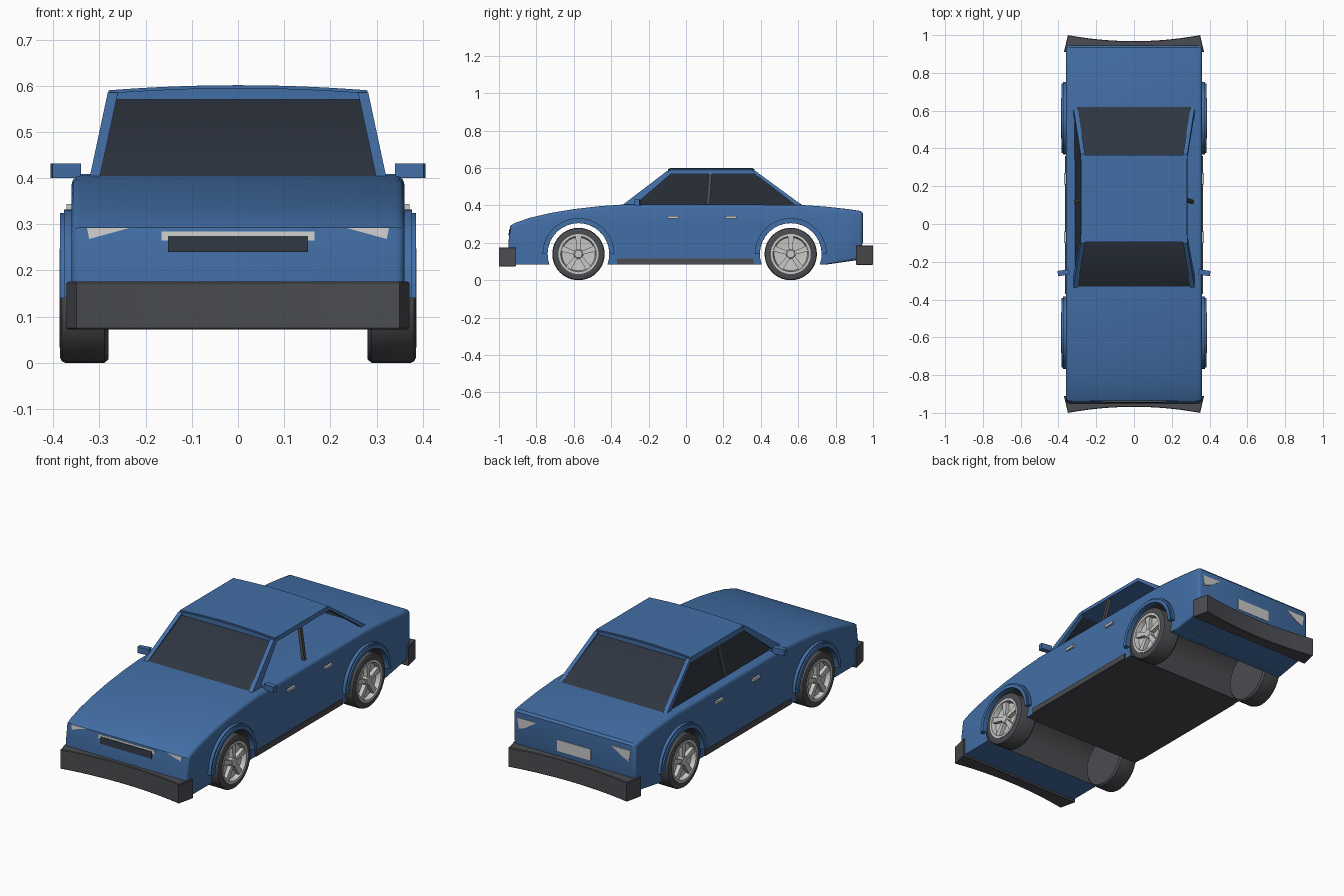
import bpy, bmesh
from math import sin, cos, pi, radians, sqrt, asin
from mathutils import Vector, Matrix

cube = bpy.data.objects.get("Cube")
if cube:
    bpy.data.objects.remove(cube, do_unlink=True)


def material(name, r, g, b):
    m = bpy.data.materials.new(name)
    m.use_nodes = True
    m.diffuse_color = (r, g, b, 1)
    m.node_tree.nodes["Principled BSDF"].inputs["Base Color"].default_value = (r, g, b, 1)
    return m


BLUE = material("blue paint", 0.055, 0.157, 0.38)
GLASS = material("dark glass", 0.028, 0.036, 0.053)
RUBBER = material("grey rubber", 0.07, 0.072, 0.08)
SILVER = material("silver", 0.58, 0.58, 0.57)


def finish(name, bm, *mats):
    bmesh.ops.recalc_face_normals(bm, faces=bm.faces[:])
    me = bpy.data.meshes.new(name)
    bm.to_mesh(me)
    bm.free()
    for m in mats:
        me.materials.append(m)
    me.shade_smooth()
    me.set_sharp_from_angle(angle=radians(35))
    ob = bpy.data.objects.new(name, me)
    bpy.context.collection.objects.link(ob)
    return ob


def extrude(points, direction):
    """Solid prism from a closed outline."""
    bm = bmesh.new()
    face = bm.faces.new([bm.verts.new(p) for p in points])
    new = bmesh.ops.extrude_face_region(bm, geom=[face], use_keep_orig=True)["geom"]
    bmesh.ops.translate(bm, vec=direction, verts=[v for v in new if isinstance(v, bmesh.types.BMVert)])
    bmesh.ops.recalc_face_normals(bm, faces=bm.faces[:])
    return bm


def hull(name, points, mat):
    bm = bmesh.new()
    for p in points:
        bm.verts.new(p)
    bmesh.ops.convex_hull(bm, input=bm.verts[:])
    return finish(name, bm, mat)


def box_points(x0, x1, y0, y1, z0, z1):
    return [(x, y, z) for x in (x0, x1) for y in (y0, y1) for z in (z0, z1)]


def lathe(name, profile, centre, side, mat, steps=40):
    """Spin (radius, x) points about the axle."""
    bm = bmesh.new()
    vs = [bm.verts.new((x, 0, r)) for r, x in profile]
    edges = [bm.edges.new(pair) for pair in zip(vs, vs[1:])]
    bmesh.ops.spin(bm, geom=vs + edges, cent=(0, 0, 0), axis=(1, 0, 0), angle=2 * pi, steps=steps)
    bmesh.ops.remove_doubles(bm, verts=bm.verts[:], dist=1e-5)
    for v in bm.verts:
        v.co = Vector((v.co.x * side, v.co.y + centre[0], v.co.z + centre[1]))
    return finish(name, bm, mat)


# Body: side outline with wheel arches, extruded across
HALF, FLOOR, AXLE, ARCH = 0.36, 0.085, 0.14, 0.165
FRONT_Y, REAR_Y = -0.575, 0.56


def arch_points(yc):
    a = asin((FLOOR - AXLE) / ARCH)
    n = 20
    return [(yc + ARCH * cos(t), AXLE + ARCH * sin(t))
            for t in (a + (pi - 2 * a) * i / n for i in range(n + 1))]


outline = [(-0.945, FLOOR), (-0.95, 0.2), (-0.937, 0.293), (-0.91, 0.308), (-0.83, 0.335),
           (-0.72, 0.36), (-0.6, 0.38), (-0.46, 0.396), (-0.33, 0.405), (0.61, 0.403),
           (0.75, 0.393), (0.86, 0.381), (0.935, 0.37), (0.945, 0.358), (0.945, 0.2), (0.92, 0.108)]
outline += [(0.76, FLOOR)] + arch_points(REAR_Y) + arch_points(FRONT_Y)


def in_arch(p):
    return any(abs(sqrt((p.y - yc) ** 2 + (p.z - AXLE) ** 2) - ARCH) < 0.004 for yc in (FRONT_Y, REAR_Y))


bm = extrude([(-HALF, y, z) for y, z in outline], (2 * HALF, 0, 0))
rim = [e for e in bm.edges if abs(e.verts[0].co.x - e.verts[1].co.x) < 1e-4
       and max(v.co.z for v in e.verts) > 0.1 and not any(in_arch(v.co) for v in e.verts)]
bmesh.ops.bevel(bm, geom=rim, offset=0.018, segments=3, profile=0.5, affect='EDGES')
for f in bm.faces:
    if abs(f.normal.x) < 0.1 and all(in_arch(v.co) for v in f.verts):
        f.material_index = 1
finish("body", bm, BLUE, RUBBER)

# Roof with a shallow crown
crown = [(0.28 * i / 8, 0.601 - 0.011 * (i / 8) ** 2) for i in range(-8, 9)]
roof = [(x, -0.095, z) for x, z in crown] + [(0.284, -0.095, 0.568), (-0.284, -0.095, 0.568)]
bm = extrude(roof, (0, 0.46, 0))
bmesh.ops.bevel(bm, geom=[e for e in bm.edges if abs(e.verts[0].co.y - e.verts[1].co.y) < 1e-4
                          and min(v.co.z for v in e.verts) > 0.58],
                offset=0.006, segments=2, affect='EDGES')
finish("roof", bm, BLUE)

# Pillars
BASE, TOP = 0.398, 0.585


def pillar(name, side, y_base, y_top, x_base, x_top, mat):
    pts = [(side * x, y, BASE) for x in x_base for y in y_base]
    pts += [(side * x, y, TOP) for x in x_top for y in y_top]
    hull(name, pts, mat)


for side, label in ((1, "left"), (-1, "right")):
    pillar(label + "_front_pillar", side, (-0.345, -0.28), (-0.10, -0.06), (0.3, 0.322), (0.26, 0.282), BLUE)
    pillar(label + "_rear_pillar", side, (0.59, 0.625), (0.345, 0.37), (0.3, 0.322), (0.26, 0.282), BLUE)
    pillar(label + "_door_pillar", side, (0.108, 0.126), (0.122, 0.14), (0.3, 0.317), (0.262, 0.279), RUBBER)

# Windscreen, rear window and right side glass
for name, y_base, y_top in (("windscreen", -0.335, -0.092), ("rear_window", 0.615, 0.362)):
    hull(name, [(s * x, y + d, z) for s in (-1, 1) for d in (0, 0.006)
                for x, y, z in ((0.302, y_base, 0.402), (0.264, y_top, 0.572))], GLASS)
hull("right_side_glass", [(x + d, y, z) for d in (0, 0.006) for x, y, z in (
    (-0.314, -0.29, 0.402), (-0.314, 0.6, 0.402), (-0.279, 0.36, 0.572), (-0.279, -0.08, 0.572))], GLASS)

# Bumpers: bowed inward across the middle
for name, end, z0 in (("front_bumper", -1, 0.072), ("rear_bumper", 1, 0.082)):
    n = 10
    face = [(0.35 * i / n, end * (0.968 + 0.032 * (i / n) ** 2), z0) for i in range(-n, n + 1)]
    bm = extrude(face + [(0.371, end * 0.91, z0), (-0.371, end * 0.91, z0)], (0, 0, 0.104))
    bmesh.ops.bevel(bm, geom=[e for e in bm.edges if abs(e.verts[0].co.z - e.verts[1].co.z) < 1e-4],
                    offset=0.003, segments=1, affect='EDGES')
    finish(name, bm, RUBBER)


# Lamps and number plates laid on the end faces
def plate(name, points, front, mat, lift=0.002):
    pts = []
    for x, z in points:
        y = -0.937 - 0.14 * (0.293 - z) if front else 0.945
        out = -1 if front else 1
        pts += [(x, y + out * lift, z), (x, y - out * 0.002, z)]
    hull(name, pts, mat)


def rect(w, z0, z1):
    return [(x, z) for x in (-w, w) for z in (z0, z1)]


plate("front_plate_backing", rect(0.166, 0.265, 0.284), True, SILVER)
plate("front_plate", rect(0.152, 0.24, 0.275), True, GLASS, 0.005)
plate("rear_plate", rect(0.1, 0.215, 0.275), False, SILVER)
for side, label in ((1, "left"), (-1, "right")):
    plate(label + "_headlamp", [(side * x, z) for x, z in ((0.235, 0.292), (0.327, 0.292), (0.322, 0.268))],
          True, SILVER)
    plate(label + "_tail_lamp", [(side * x, z) for x, z in ((0.22, 0.33), (0.335, 0.33), (0.325, 0.272), (0.29, 0.285))],
          False, SILVER)

# Sills, handles and mirrors
for side, label in ((1, "left"), (-1, "right")):
    hull(label + "_sill", box_points(side * 0.34, side * 0.365, -0.37, 0.36, 0.086, 0.115), RUBBER)
    for part, y in (("front", -0.07), ("rear", 0.24)):
        hull(f"{label}_{part}_handle", box_points(side * 0.355, side * 0.371, y - 0.03, y + 0.03, 0.331, 0.344), SILVER)
    turn = Matrix.Translation((side * 0.373, -0.258, 0.416)) @ Matrix.Rotation(-side * 0.15, 4, 'Z')
    hull(label + "_mirror", [turn @ Vector(p) for p in
                             box_points(-0.031, 0.031, -0.014, 0.014, -0.016, 0.016)], BLUE)
    hull(label + "_mirror_stalk", box_points(side * 0.31, side * 0.35, -0.262, -0.248, 0.39, 0.409), BLUE)

# Wheels and flared arches
for side, label in ((1, "left"), (-1, "right")):
    for part, yc in (("front", FRONT_Y), ("rear", REAR_Y)):
        name, centre = f"{label}_{part}", (yc, AXLE)
        lathe(name + "_tyre", [(0, 0.28), (0.132, 0.28), (0.14, 0.289), (0.14, 0.374), (0.137, 0.381),
                               (0.13, 0.385), (0.105, 0.383), (0.1, 0.35), (0, 0.35)], centre, side, RUBBER)
        lathe(name + "_rim", [(0.107, 0.37), (0.107, 0.386), (0.095, 0.386), (0.089, 0.362), (0, 0.355)],
              centre, side, SILVER)
        lathe(name + "_hub", [(0.026, 0.355), (0.026, 0.378), (0.02, 0.383), (0, 0.383)], centre, side, SILVER, 20)
        for k in range(5):
            spin = Matrix.Translation((0, yc, AXLE)) @ Matrix.Rotation(2 * pi * k / 5, 4, 'X')
            spoke = [(side * x, s * w, r) for s in (-1, 1) for x in (0.357, 0.38)
                     for w, r in ((0.009, 0.015), (0.016, 0.096))]
            hull(f"{name}_spoke_{k + 1}", [spin @ Vector(p) for p in spoke], SILVER)
        n = 24
        arc = [(cos(pi * i / n), sin(pi * i / n)) for i in range(n + 1)]
        ring = [(c * 0.192, s * 0.192) for c, s in arc] + [(c * ARCH, s * ARCH) for c, s in reversed(arc)]
        bm = extrude([(side * 0.345, yc + y, AXLE + z) for y, z in ring], (side * 0.04, 0, 0))
        lip = [e for e in bm.edges if all(abs(v.co.x) > 0.38 and
               (v.co.y - yc) ** 2 + (v.co.z - AXLE) ** 2 > 0.18 ** 2 for v in e.verts)]
        bmesh.ops.bevel(bm, geom=lip, offset=0.008, segments=2, affect='EDGES')
        finish(name + "_arch_flare", bm, BLUE)
